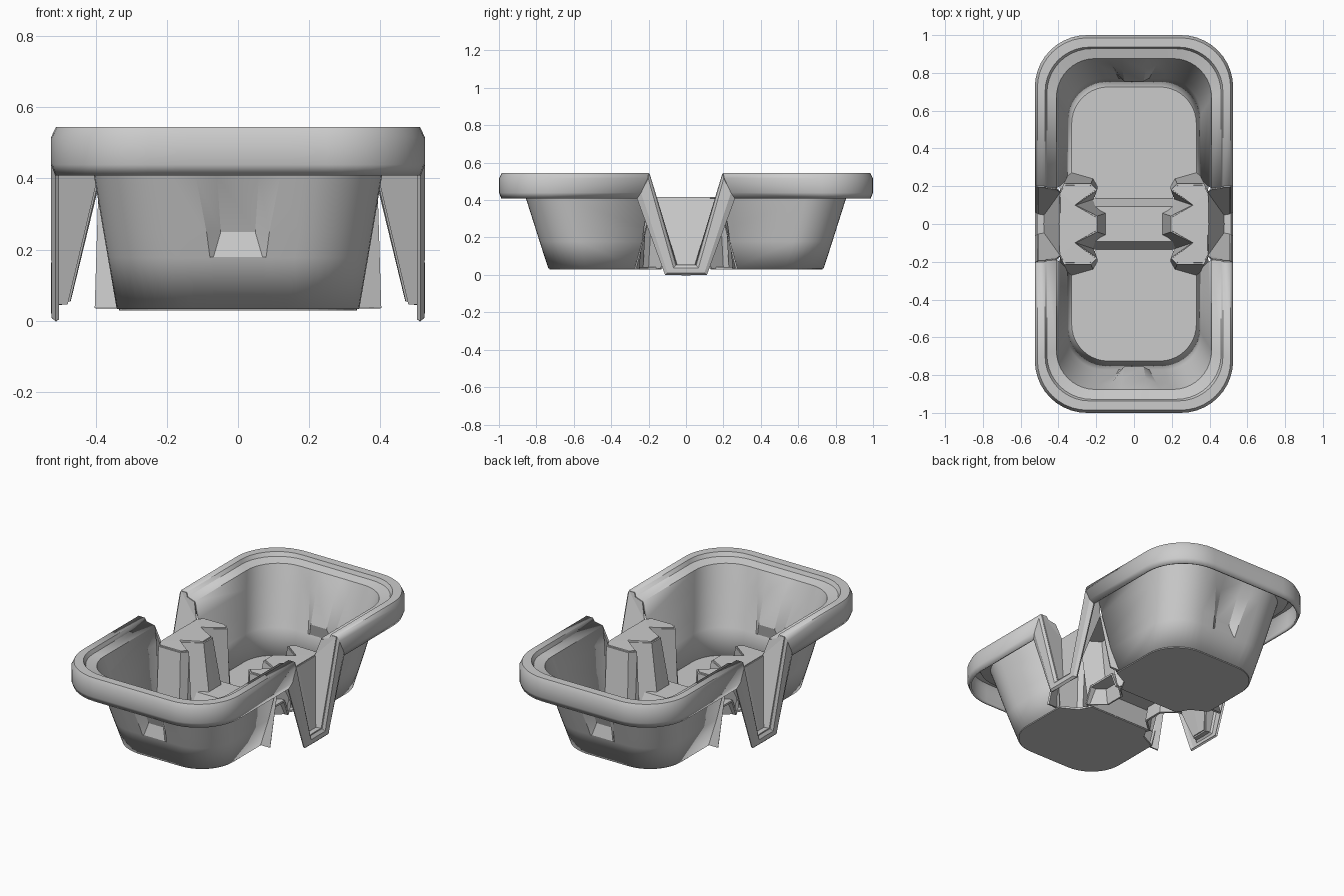
import bpy, math

T = 0.012  # sheet thickness


def sheet(name, verts, faces, axes, smooth=False):
    """Thin formed sheet, mirrored on the given axes."""
    me = bpy.data.meshes.new(name)
    me.from_pydata(verts, [], faces)
    me.update()
    ob = bpy.data.objects.new(name, me)
    bpy.context.collection.objects.link(ob)
    m = ob.modifiers.new("mirror", 'MIRROR')
    m.use_axis = axes
    m.merge_threshold = 0.001
    s = ob.modifiers.new("thickness", 'SOLIDIFY')
    s.thickness = T
    s.offset = 0
    if smooth:
        bpy.ops.object.select_all(action='DESELECT')
        ob.select_set(True)
        bpy.context.view_layer.objects.active = ob
        bpy.ops.object.shade_smooth_by_angle(angle=math.radians(30))
    return ob


def strips(name, rows, axes, smooth=False):
    """Skin a list of equally long point rows."""
    n = len(rows[0])
    verts = [p for r in rows for p in r]
    faces = [(i * n + j, i * n + j + 1, (i + 1) * n + j + 1, (i + 1) * n + j)
             for i in range(len(rows) - 1) for j in range(n - 1)]
    return sheet(name, verts, faces, axes, smooth)


def contour(hx, hy, r, z, y0, a, b, push):
    """Half tray outline from +x side round the end to -x side, with end dent."""
    k = 10
    right = [(hx, y0, z)]
    for i in range(k + 1):
        t = math.pi / 2 * i / k
        right.append((hx - r + r * math.cos(t), hy - r + r * math.sin(t), z))
    right += [(a, hy, z), (b, hy - push, z)]
    return right + [(-x, y, zz) for x, y, zz in reversed(right)]


# tray walls and rolled rim: hx, hy, corner radius, z, y start, dent a, b, depth
levels = [
    (0.335, 0.730, 0.20, 0.035, 0.25, 0.08, 0.07, 0),
    (0.360, 0.777, 0.20, 0.180, 0.235, 0.08, 0.07, 0),
    (0.372, 0.799, 0.20, 0.250, 0.225, 0.09, 0.05, 0.038),
    (0.399, 0.850, 0.21, 0.410, 0.20, 0.12, 0.06, 0.03),
    (0.415, 0.880, 0.21, 0.505, 0.19, 0.14, 0.07, 0),
    (0.465, 0.932, 0.24, 0.518, 0.195, 0.14, 0.07, 0),
    (0.474, 0.940, 0.24, 0.540, 0.20, 0.14, 0.07, 0),
    (0.508, 0.982, 0.26, 0.540, 0.20, 0.14, 0.07, 0),
    (0.519, 0.994, 0.27, 0.515, 0.205, 0.14, 0.07, 0),
    (0.519, 0.994, 0.27, 0.440, 0.24, 0.14, 0.07, 0),
    (0.508, 0.982, 0.26, 0.410, 0.26, 0.14, 0.07, 0),
]
strips("tray_wall_and_rim", [contour(*l) for l in levels],
       (False, True, False), True)

# cup floors
floor = contour(*levels[0])
floor += [(-0.24, 0.2, 0.035), (-0.2, 0.13, 0.035), (0.2, 0.13, 0.035), (0.24, 0.2, 0.035)]
sheet("cup_floor", floor, [tuple(range(len(floor)))], (False, True, False))

# low saddle between the cups
strips("saddle", [[(0, y, z), (0.24, y, z)] for y, z in
                  ((0.13, 0.035), (0.09, 0.13), (0, 0.13))], (True, True, False))

# divider pillars: notched top tapering out to a wider foot
top = [(0.39, 0.17), (0.37, 0.21), (0.23, 0.21), (0.20, 0.18),
       (0.31, 0.10), (0.20, 0.04), (0.20, 0)]
foot = [(0.40, 0.27), (0.34, 0.27), (0.22, 0.235), (0.20, 0.20),
        (0.22, 0.13), (0.14, 0.06), (0.14, 0)]
n = len(top)
pv = [(x, y, 0.41) for x, y in top] + [(x, y, 0.035) for x, y in foot] + [(0.39, 0, 0.41)]
pf = [(i, i + 1, n + i + 1, n + i) for i in range(n - 1)]
pf += [(0, 1, 2, 3, 4), (0, 4, 5, 6, 2 * n)]
sheet("divider_pillar", pv, pf, (True, True, False))

# V notch lining: sloped panel, channel side and channel floor
nv = [(0.39, 0, 0.41), (0.39, 0.17, 0.41), (0.475, 0.05, 0.05), (0.475, 0, 0.05),
      (0.508, 0.2, 0.54), (0.474, 0.2, 0.54), (0.465, 0.195, 0.518), (0.415, 0.19, 0.505),
      (0.508, 0.057, 0.05), (0.508, 0, 0.05)]
sheet("notch_lining", nv, [(0, 1, 2, 3), (4, 5, 6, 7, 1), (4, 1, 2, 8), (2, 3, 9, 8)],
      (True, True, False))

# V flange hanging from the rim
strips("notch_flange", [
    [(0.508, 0.2, 0.54), (0.508, 0.057, 0.05), (0.508, 0, 0.05)],
    [(0.519, 0.205, 0.515), (0.519, 0.067, 0.035), (0.519, 0, 0.035)],
    [(0.519, 0.24, 0.44), (0.519, 0.098, 0.012), (0.519, 0, 0.012)],
    [(0.508, 0.26, 0.41), (0.508, 0.11, 0.002), (0.508, 0, 0.002)]],
    (True, True, False))
